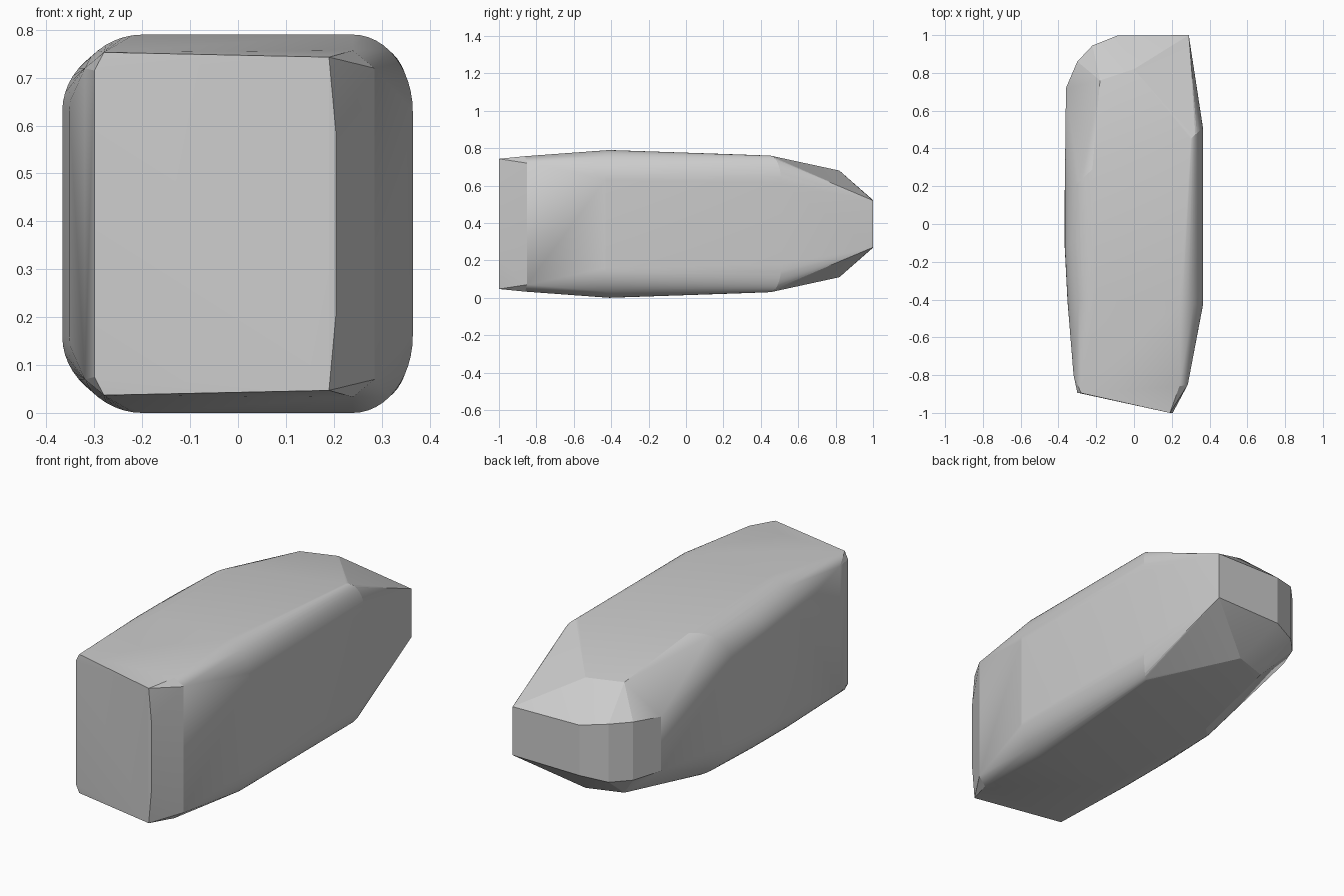
import bpy, bmesh, math

if "Cube" in bpy.data.objects:
    bpy.data.objects.remove(bpy.data.objects["Cube"])

H = 0.79      # total height; the shape mirrors about its mid height
pts = []


def arc(y0, x0, z0, y1, x1, z1, n=12):
    """Quarter ellipse from the top edge (x0, z0) to the side edge (x1, z1)."""
    for i in range(n + 1):
        a = math.pi / 2 * i / n
        s, c = math.sin(a), math.cos(a)
        pts.append((x0 + (x1 - x0) * s, y0 + (y1 - y0) * s, z1 + (z0 - z1) * c))


# rounded shoulders on the right side
arc(-0.41, 0.24, 0.79, -0.43, 0.365, 0.63)
arc(0.45, 0.30, 0.76, 0.51, 0.365, 0.61)
# rounded shoulders on the left side
arc(-0.41, -0.20, 0.79, -0.41, -0.352, 0.63)
arc(-0.05, -0.20, 0.778, -0.12, -0.367, 0.63)
arc(0.29, -0.22, 0.766, 0.15, -0.367, 0.60)

# faceted front end
pts += [(0.19, -1.0, 0.743), (0.205, -1.0, 0.58), (-0.28, -0.895, 0.753),
        (-0.30, -0.893, 0.715), (0.285, -0.85, 0.72), (0.24, -0.86, 0.757),
        (-0.32, -0.80, 0.72)]
# tapered back end: lower rim, then upper ridge
pts += [(0.29, 1.0, 0.52), (-0.09, 0.997, 0.525), (-0.22, 0.945, 0.545),
        (-0.30, 0.86, 0.545), (-0.36, 0.72, 0.535),
        (0.0, 0.82, 0.68), (-0.18, 0.76, 0.68)]

bm = bmesh.new()
for x, y, z in pts:
    bm.verts.new((x, y, z))
    bm.verts.new((x, y, H - z))
bmesh.ops.remove_doubles(bm, verts=bm.verts, dist=0.0005)
bmesh.ops.convex_hull(bm, input=bm.verts)
bmesh.ops.delete(bm, geom=[v for v in bm.verts if not v.link_faces], context='VERTS')
bmesh.ops.dissolve_limit(bm, angle_limit=math.radians(0.6), verts=bm.verts, edges=bm.edges)
bmesh.ops.recalc_face_normals(bm, faces=bm.faces)

me = bpy.data.meshes.new("faceted_block")
bm.to_mesh(me)
bm.free()
block = bpy.data.objects.new("faceted_block", me)
bpy.context.collection.objects.link(block)
bpy.context.view_layer.objects.active = block
block.select_set(True)
bpy.ops.object.shade_smooth_by_angle(angle=math.radians(10))
